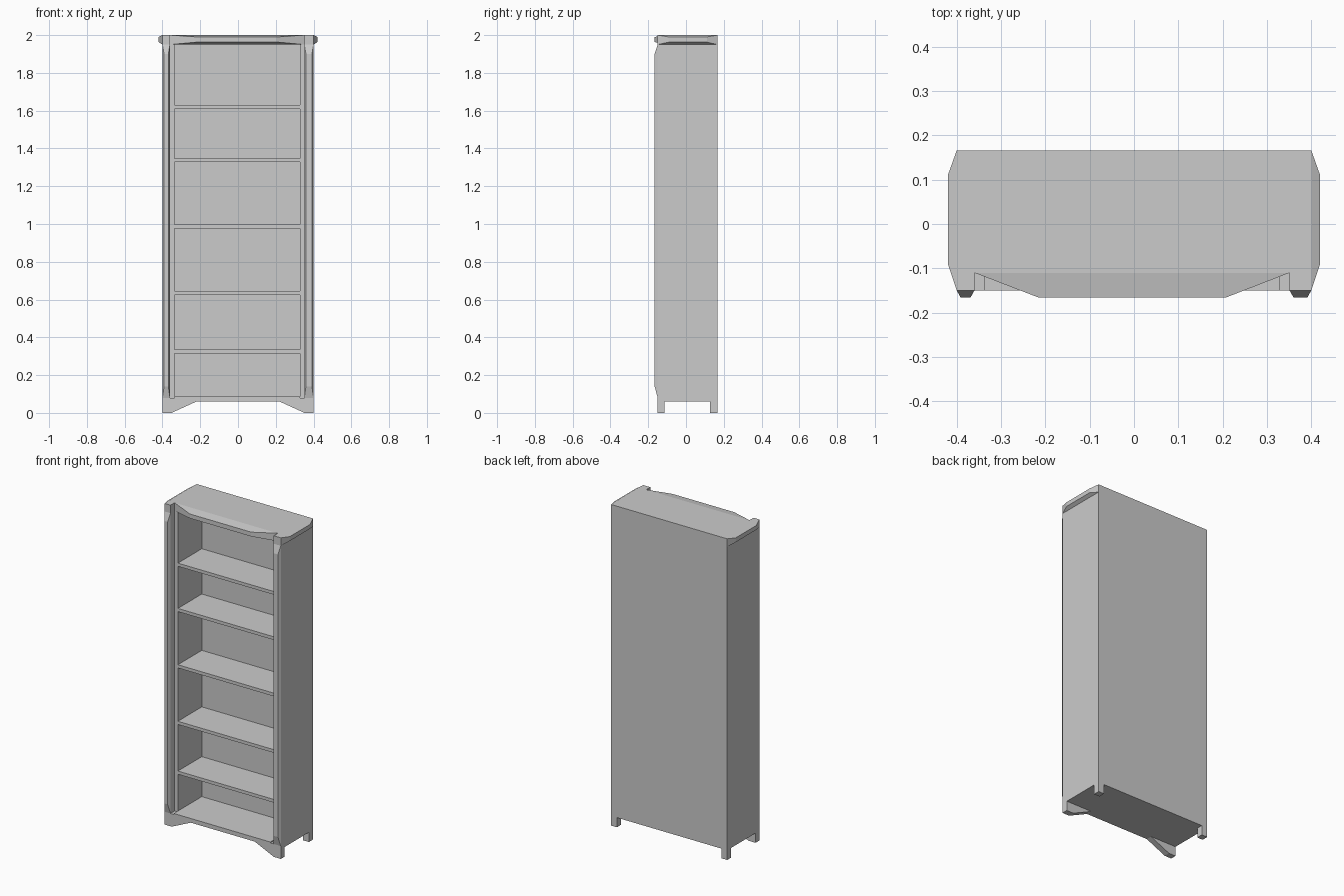
import bpy, bmesh

if "Cube" in bpy.data.objects:
    bpy.data.objects.remove(bpy.data.objects["Cube"])

BACK, FRONT, RECESS = 0.166, -0.15, -0.11     # depth planes
BASE, FLOOR, CROWN, TOP = 0.06, 0.08, 1.95, 2.0
LX, RX = -0.36, 0.351                         # inner edges of the pilasters
IL, IR = -0.337, 0.328                        # inner faces of the side walls
INNER_BACK = 0.125


def finish(name, bm):
    bmesh.ops.recalc_face_normals(bm, faces=bm.faces[:])
    me = bpy.data.meshes.new(name)
    bm.to_mesh(me)
    bm.free()
    ob = bpy.data.objects.new(name, me)
    bpy.context.collection.objects.link(ob)
    return ob


def loft(name, a, b):
    """Solid between two matching outlines."""
    bm = bmesh.new()
    va = [bm.verts.new(p) for p in a]
    vb = [bm.verts.new(p) for p in b]
    n = len(va)
    bm.faces.new(va)
    bm.faces.new(vb)
    for i in range(n):
        j = (i + 1) % n
        bm.faces.new((va[i], va[j], vb[j], vb[i]))
    return finish(name, bm)


def plan(name, pts, z0, z1):
    return loft(name, [(x, y, z0) for x, y in pts], [(x, y, z1) for x, y in pts])


def box(name, x0, x1, y0, y1, z0, z1):
    return plan(name, [(x0, y0), (x1, y0), (x1, y1), (x0, y1)], z0, z1)


def front_rect(x0, x1, z0, z1, y):
    return [(x0, y, z0), (x1, y, z0), (x1, y, z1), (x0, y, z1)]


def side_rect(y0, y1, z0, z1, x):
    return [(x, y0, z0), (x, y1, z0), (x, y1, z1), (x, y0, z1)]


# carcass: sides, back and pilaster cores in one U-shaped plan
plan("carcass", [(-0.4, BACK), (-0.4, FRONT), (LX, FRONT), (LX, RECESS),
                 (IL, RECESS), (IL, INNER_BACK), (IR, INNER_BACK), (IR, RECESS),
                 (RX, RECESS), (RX, FRONT), (0.4, FRONT), (0.4, BACK)], FLOOR, CROWN)

# base and floor panel
box("base", -0.4, 0.4, FRONT, BACK, BASE, FLOOR)
box("floor_panel", IL, IR, FRONT, INNER_BACK, FLOOR, 0.086)

# shelves
for i, z in enumerate((0.335, 0.645, 0.997, 1.348, 1.63)):
    box(f"shelf_{i + 1}", IL, IR, RECESS, INNER_BACK, z - 0.02, z)

# bevelled pilaster faces
for side, x0, x1 in (("left", -0.4, LX), ("right", RX, 0.4)):
    loft(f"{side}_pilaster", front_rect(x0, x1, FLOOR, CROWN, FRONT),
         front_rect(x0 + 0.009, x1 - 0.009, 0.14, 1.9, -0.166))

# top slab with bulging mouldings on front and sides
plan("top_slab", [(-0.4, BACK), (-0.4, FRONT), (LX, FRONT), (LX, RECESS),
                  (RX, RECESS), (RX, FRONT), (0.4, FRONT), (0.4, BACK)], CROWN, TOP)
loft("front_moulding", front_rect(LX, RX, CROWN, TOP, RECESS),
     front_rect(-0.215, 0.207, 1.963, 1.99, -0.166))

# side mouldings and feet
for side, s in (("left", -1), ("right", 1)):
    loft(f"{side}_moulding", side_rect(FRONT, BACK, CROWN, TOP, s * 0.4),
         side_rect(-0.09, 0.11, 1.963, 1.99, s * 0.42))
    foot = [(0.4, 0), (0.352, 0), (0.22, BASE), (0.4, BASE)]
    loft(f"{side}_front_foot", [(s * x, FRONT, z) for x, z in foot],
         [(s * x, -0.113, z) for x, z in foot])
    box(f"{side}_back_foot", s * 0.36, s * 0.4, 0.126, BACK, 0, BASE)
